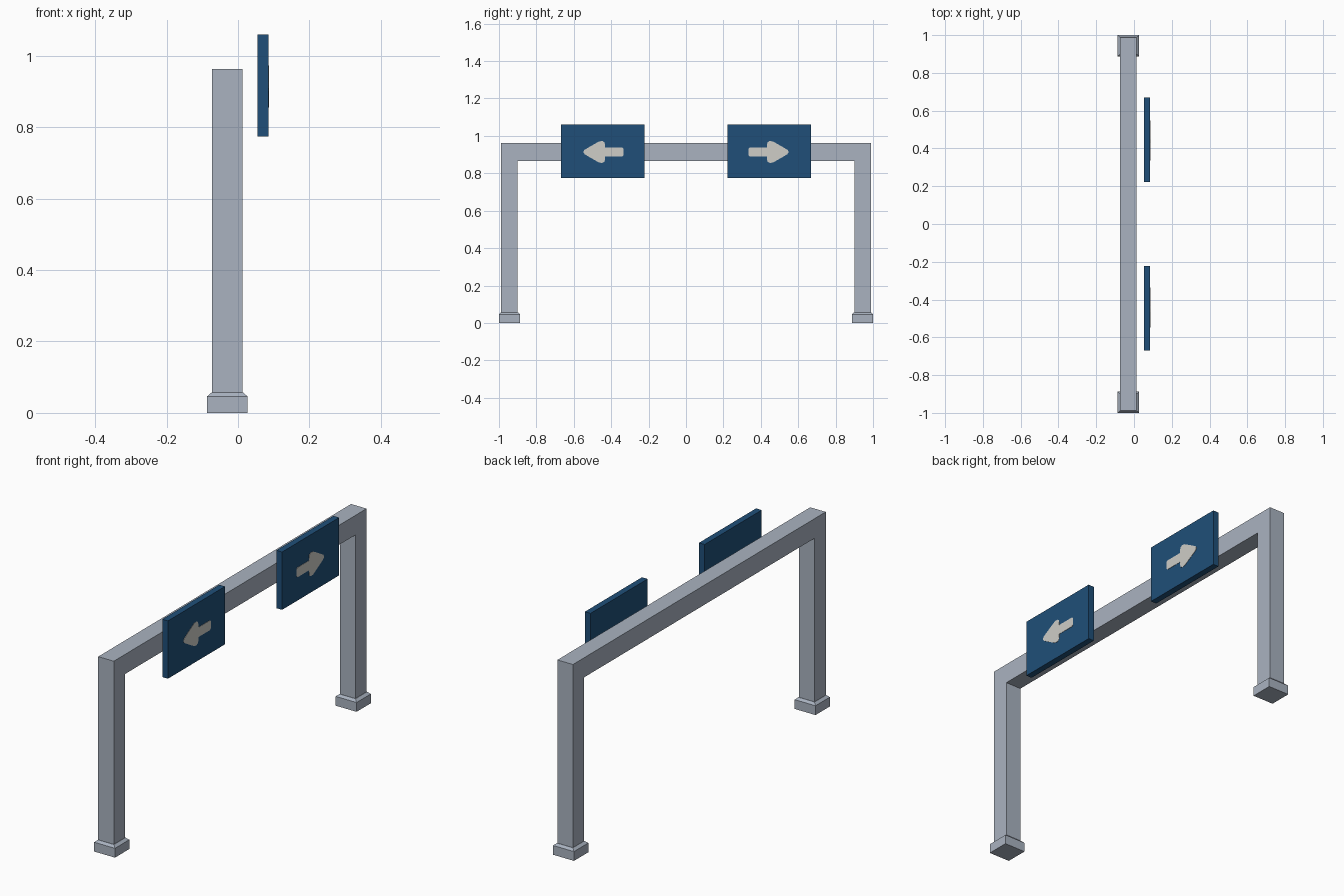
import bpy, bmesh

if "Cube" in bpy.data.objects:
    bpy.data.objects.remove(bpy.data.objects["Cube"])


def material(name, rgb):
    m = bpy.data.materials.new(name)
    m.diffuse_color = (*rgb, 1)
    m.use_nodes = True
    m.node_tree.nodes["Principled BSDF"].inputs["Base Color"].default_value = m.diffuse_color
    return m


GREY = material("painted steel grey", (0.40, 0.45, 0.53))
BLUE = material("sign blue", (0.014, 0.078, 0.19))
WHITE = material("arrow white", (0.62, 0.61, 0.57))


def loft(name, rings, mat):
    """Closed solid through a stack of equal-length point rings."""
    bm = bmesh.new()
    vs = [[bm.verts.new(p) for p in r] for r in rings]
    n = len(vs[0])
    for a, b in zip(vs, vs[1:]):
        for i in range(n):
            j = (i + 1) % n
            bm.faces.new((a[i], a[j], b[j], b[i]))
    bm.faces.new(vs[0][::-1])
    bm.faces.new(vs[-1])
    bmesh.ops.recalc_face_normals(bm, faces=bm.faces)
    me = bpy.data.meshes.new(name)
    bm.to_mesh(me)
    bm.free()
    me.materials.append(mat)
    ob = bpy.data.objects.new(name, me)
    bpy.context.collection.objects.link(ob)
    return ob


def extrude_x(name, yz, x0, x1, mat):
    return loft(name, [[(x, y, z) for y, z in yz] for x in (x0, x1)], mat)


def rect(hx, hy, z, cx, cy):
    return [(cx + sx * hx, cy + sy * hy, z)
            for sx, sy in ((-1, -1), (1, -1), (1, 1), (-1, 1))]


# Gantry frame: two legs and the crossbeam in one profile
half = [(0.988, 0.05), (0.988, 0.963)]
inner = [(-0.90, 0.866), (-0.90, 0.05)]
profile = ([(-y, z) for y, z in half] + [(y, z) for y, z in half[::-1]]
           + [(-y, z) for y, z in inner[::-1]] + inner)
extrude_x("gantry_frame", profile, -0.073, 0.012, GREY)

# Arrow outline: upper half (y, height above centre line), tail to tip
arrow_half = [(0.335, 0.018), (0.342, 0.024), (0.432, 0.024), (0.435, 0.052),
              (0.448, 0.059), (0.466, 0.056), (0.515, 0.028), (0.542, 0.012),
              (0.548, 0.004)]
ARROW_Z = 0.914

for s, side in ((-1, "left"), (1, "right")):
    # Footing with a chamfered top
    loft(side + "_footing",
         [rect(0.057, 0.056, 0, -0.030, s * 0.944),
          rect(0.057, 0.056, 0.046, -0.030, s * 0.944),
          rect(0.044, 0.045, 0.057, -0.030, s * 0.944)], GREY)
    # Sign panel
    extrude_x(side + "_sign_panel",
              [(s * 0.223, 0.774), (s * 0.669, 0.774),
               (s * 0.669, 1.06), (s * 0.223, 1.06)], 0.054, 0.085, BLUE)
    # Arrow plate pointing outwards
    outline = ([(s * y, ARROW_Z + h) for y, h in arrow_half]
               + [(s * y, ARROW_Z - h) for y, h in arrow_half[::-1]])
    extrude_x(side + "_arrow", outline, 0.084, 0.0865, WHITE)
